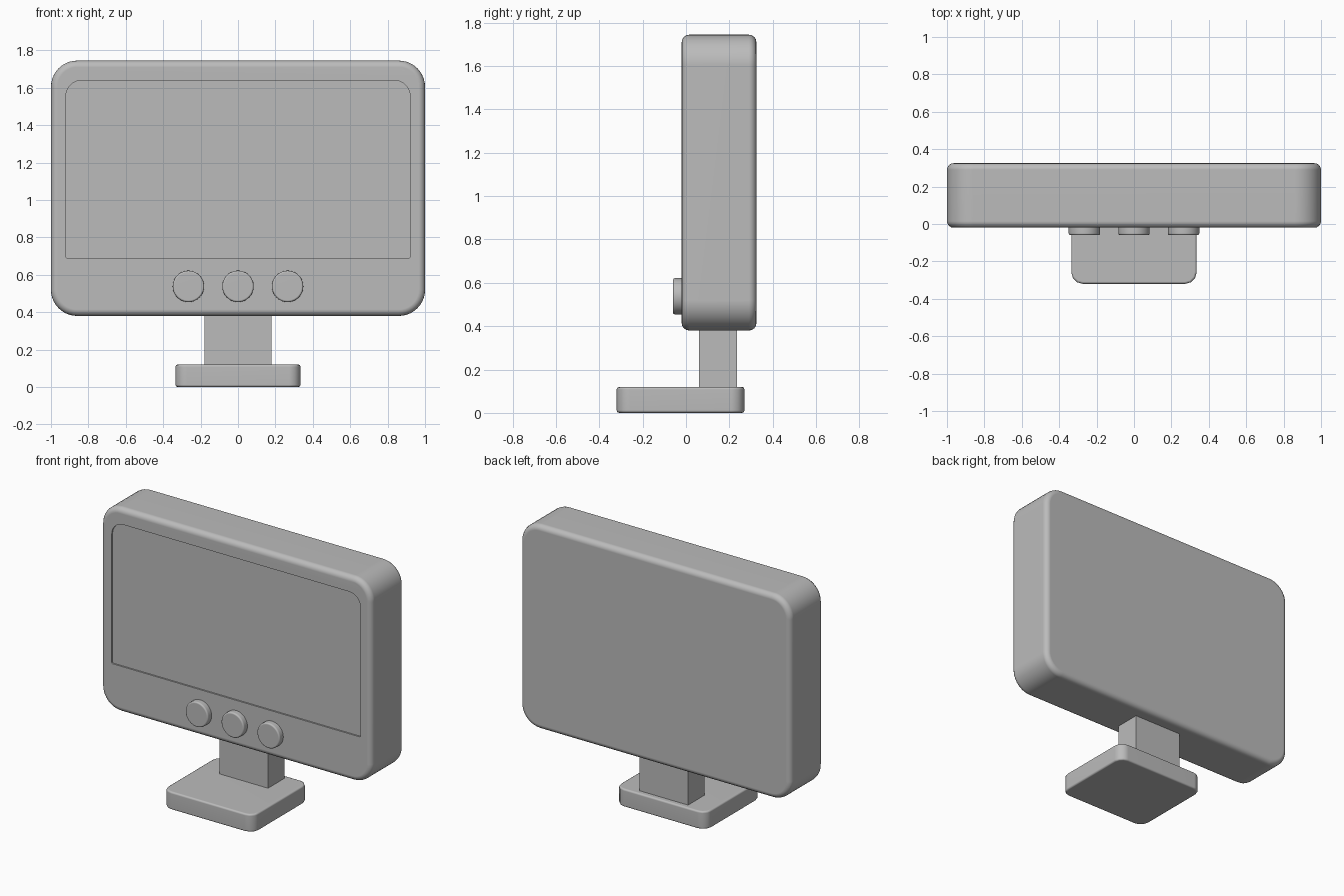
import bpy, bmesh, math
from mathutils import Matrix

cube = bpy.data.objects.get("Cube")
if cube:
    bpy.data.objects.remove(cube, do_unlink=True)

grey = bpy.data.materials.new("neutral grey")
grey.use_nodes = True
GREY = (0.5, 0.5, 0.5, 1)
grey.diffuse_color = GREY
grey.node_tree.nodes["Principled BSDF"].inputs["Base Color"].default_value = GREY

# Turns a flat outline so that its extrusion points to the front (-y)
UPRIGHT = Matrix.Rotation(math.pi / 2, 4, 'X')


def rounded_rect(x, low, high, r_low, r_high, segments):
    """Outline of a rectangle, -x to x and low to high, with rounded corners."""
    points = []
    corners = [(x, high, r_high, 0), (-x, high, r_high, 1),
               (-x, low, r_low, 2), (x, low, r_low, 3)]
    for px, py, r, quarter in corners:
        cx = px - math.copysign(r, px)
        cy = py - r if py == high else py + r
        for i in range(segments + 1):
            a = (quarter + i / segments) * math.pi / 2
            points.append((cx + r * math.cos(a), cy + r * math.sin(a)))
    return points


def circle(cx, cy, r, n=48):
    return [(cx + r * math.cos(math.tau * i / n), cy + r * math.sin(math.tau * i / n))
            for i in range(n)]


def prism(name, outline, start, end, bevel=0, bevel_segments=3, upright=False):
    """Extrude an outline from start to end and round its two rims."""
    bm = bmesh.new()
    face = bm.faces.new([bm.verts.new((u, v, start)) for u, v in outline])
    top = bmesh.ops.extrude_face_region(bm, geom=[face])["geom"]
    bmesh.ops.translate(bm, vec=(0, 0, end - start),
                        verts=[g for g in top if isinstance(g, bmesh.types.BMVert)])
    bmesh.ops.recalc_face_normals(bm, faces=bm.faces)
    if bevel:
        rims = [e for e in bm.edges if abs(e.verts[0].co.z - e.verts[1].co.z) < 1e-5]
        bmesh.ops.bevel(bm, geom=rims, offset=bevel, segments=bevel_segments,
                        profile=0.5, affect='EDGES', clamp_overlap=True)
    if upright:
        bm.transform(UPRIGHT)
    bmesh.ops.recalc_face_normals(bm, faces=bm.faces)
    mesh = bpy.data.meshes.new(name)
    bm.to_mesh(mesh)
    bm.free()
    mesh.materials.append(grey)
    obj = bpy.data.objects.new(name, mesh)
    bpy.context.collection.objects.link(obj)
    return obj


def activate(obj):
    bpy.ops.object.select_all(action='DESELECT')
    obj.select_set(True)
    bpy.context.view_layer.objects.active = obj


def smooth(obj, angle=35):
    activate(obj)
    bpy.ops.object.shade_smooth_by_angle(angle=math.radians(angle))
    weighted = obj.modifiers.new("even shading", 'WEIGHTED_NORMAL')
    weighted.keep_sharp = True


# Monitor housing with a shallow screen recess
housing = prism("monitor_housing", rounded_rect(1, 0.38, 1.745, 0.14, 0.14, 10),
                -0.325, 0.02, bevel=0.035, bevel_segments=4, upright=True)
cutter = prism("screen_cutter", rounded_rect(0.92, 0.69, 1.64, 0.008, 0.085, 8),
               0.01, 0.1, upright=True)
cutter.hide_render = True
recess = housing.modifiers.new("screen recess", 'BOOLEAN')
recess.operation = 'DIFFERENCE'
recess.solver = 'EXACT'
recess.object = cutter
activate(housing)
bpy.ops.object.modifier_apply(modifier=recess.name)
bpy.data.objects.remove(cutter, do_unlink=True)
smooth(housing)

# Three round buttons below the screen
for side, x in (("right", -0.265), ("middle", 0), ("left", 0.265)):
    smooth(prism(f"{side}_button", circle(x, 0.538, 0.084), 0, 0.06,
                 bevel=0.01, upright=True))

# Stand
neck = [(0.18, 0.06), (0.18, 0.235), (-0.18, 0.235), (-0.18, 0.06)]
prism("stand_neck", neck, 0.1, 0.4)
base = prism("stand_base", rounded_rect(0.335, -0.32, 0.27, 0.062, 0.062, 3),
             0, 0.12, bevel=0.012, bevel_segments=2)
smooth(base, 50)
